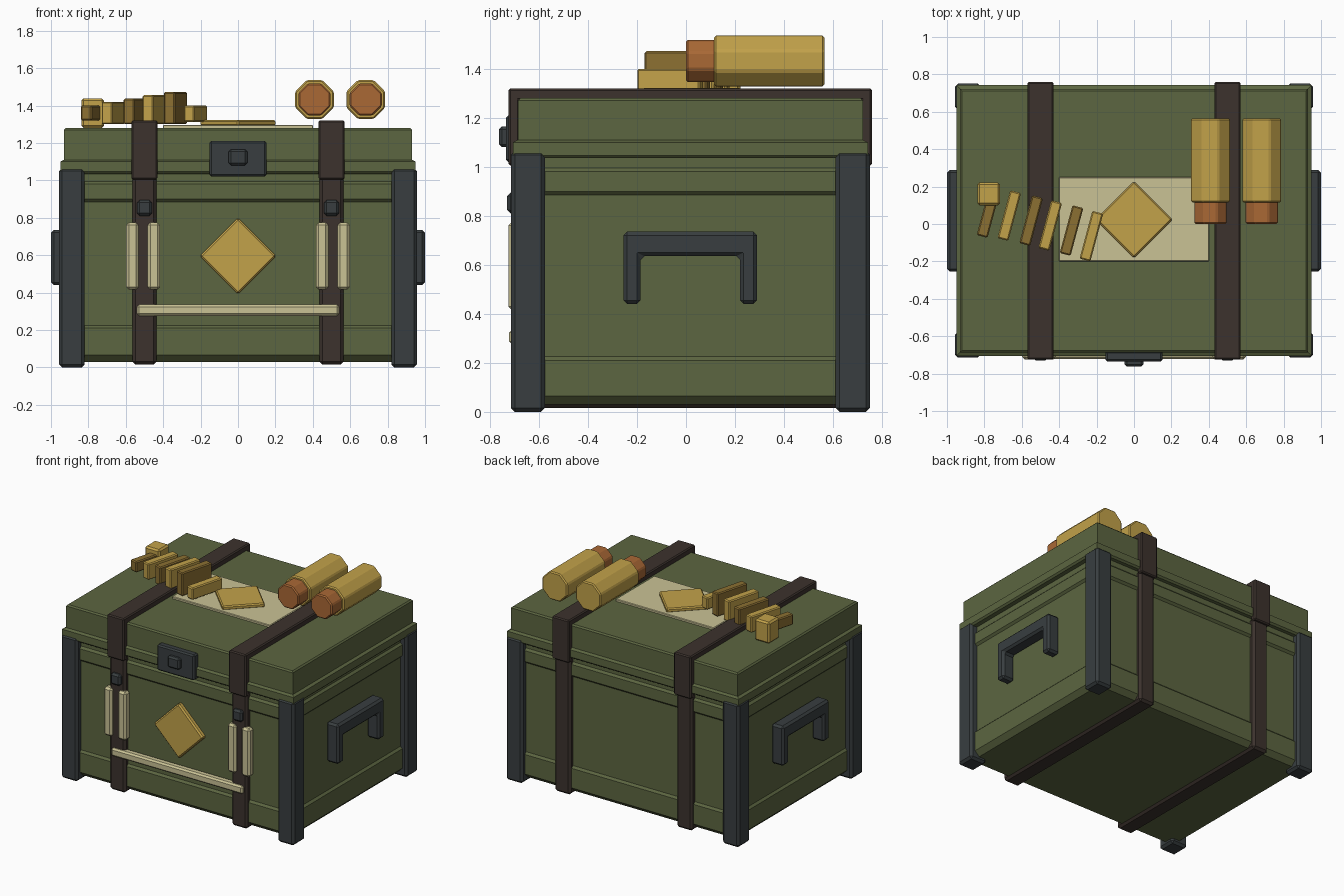
import bpy, bmesh, math
from mathutils import Matrix, Vector

cube = bpy.data.objects.get("Cube")
if cube:
    bpy.data.objects.remove(cube, do_unlink=True)

CY = 0.018  # chest centre along y


def material(name, r, g, b):
    m = bpy.data.materials.new(name)
    m.use_nodes = True
    m.diffuse_color = (r, g, b, 1)
    bsdf = next(n for n in m.node_tree.nodes if n.type == 'BSDF_PRINCIPLED')
    bsdf.inputs["Base Color"].default_value = (r, g, b, 1)
    bsdf.inputs["Roughness"].default_value = 0.7
    return m


OLIVE = material("olive paint", 0.107, 0.132, 0.052)
IRON = material("dark iron", 0.040, 0.048, 0.051)
LEATHER = material("brown leather", 0.045, 0.032, 0.026)
CREAM = material("cream paper", 0.59, 0.54, 0.30)
BRASS = material("brass", 0.54, 0.36, 0.068)
OLD_BRASS = material("dark brass", 0.26, 0.16, 0.032)
COPPER = material("copper", 0.40, 0.14, 0.036)


def finish(name, bm, mat, bevel=0.0):
    bmesh.ops.recalc_face_normals(bm, faces=bm.faces)
    me = bpy.data.meshes.new(name)
    bm.to_mesh(me)
    bm.free()
    me.materials.append(mat)
    ob = bpy.data.objects.new(name, me)
    bpy.context.collection.objects.link(ob)
    if bevel:
        mod = ob.modifiers.new("Bevel", 'BEVEL')
        mod.width = bevel
        mod.segments = 1
    return ob


def box(name, x, y, z, mat, bevel=0.01):
    """Box from (low, high) ranges, with its origin at its centre."""
    bm = bmesh.new()
    bmesh.ops.create_cube(bm, size=1)
    bmesh.ops.scale(bm, vec=[b - a for a, b in (x, y, z)], verts=bm.verts)
    ob = finish(name, bm, mat, bevel)
    ob.location = [(a + b) / 2 for a, b in (x, y, z)]
    return ob


def stack(name, hx, hy, profile, mat):
    """Loft of rectangles; the profile lists (height, inset)."""
    bm = bmesh.new()
    rings = []
    for z, i in profile:
        rings.append([bm.verts.new((sx * (hx - i), CY + sy * (hy - i), z))
                      for sx, sy in ((-1, -1), (1, -1), (1, 1), (-1, 1))])
    for a, b in zip(rings, rings[1:]):
        for k in range(4):
            n = (k + 1) % 4
            bm.faces.new((a[k], a[n], b[n], b[k]))
    bm.faces.new(rings[0])
    bm.faces.new(rings[-1])
    return finish(name, bm, mat)


def band(name, x, width, points, mat, bevel):
    """Outline in the yz plane, extruded across x."""
    bm = bmesh.new()
    face = bm.faces.new([bm.verts.new((x - width / 2, y, z)) for y, z in points])
    out = bmesh.ops.extrude_face_region(bm, geom=[face])
    verts = [g for g in out["geom"] if isinstance(g, bmesh.types.BMVert)]
    bmesh.ops.translate(bm, vec=Vector((width, 0, 0)), verts=verts)
    return finish(name, bm, mat, bevel)


def prism(name, x, y, z, radius, mat, bevel):
    """Eight-sided roll lying along y, resting on a flat side."""
    bm = bmesh.new()
    bmesh.ops.create_cone(bm, cap_ends=True, segments=8, radius1=radius,
                          radius2=radius, depth=y[1] - y[0])
    turn = Matrix.Rotation(math.pi / 2, 3, 'X') @ Matrix.Rotation(math.pi / 8, 3, 'Z')
    bmesh.ops.rotate(bm, cent=(0, 0, 0), matrix=turn, verts=bm.verts)
    ob = finish(name, bm, mat, bevel)
    ob.location = (x, sum(y) / 2, z)
    return ob


# Chest body with raised upper and lower bands, and the lid
stack("chest_body", 0.92, 0.70,
      [(0.03, 0.035), (0.065, 0), (0.21, 0), (0.225, 0.015), (0.885, 0.015),
       (0.9, 0), (0.98, 0), (0.995, 0.015), (1.04, 0.015)], OLIVE)
stack("lid", 0.95, 0.724,
      [(1.035, 0.012), (1.047, 0), (1.1, 0), (1.11, 0.02),
       (1.27, 0.02), (1.28, 0.03)], OLIVE)

# Corner posts
for sx, side in ((-1, "right"), (1, "left")):
    for sy, end in ((-1, "front"), (1, "back")):
        x, y = sx * 0.888, CY + sy * 0.663
        box(f"{end}_{side}_post", (x - 0.068, x + 0.068), (y - 0.07, y + 0.07),
            (0, 1.065), IRON, 0.016)

# Side handles
for sx, side in ((-1, "right"), (1, "left")):
    band(f"{side}_handle", sx * 0.95, 0.1,
         [(-0.255, 0.44), (-0.185, 0.44), (-0.185, 0.635), (0.22, 0.635),
          (0.22, 0.44), (0.29, 0.44), (0.29, 0.735), (-0.255, 0.735)], IRON, 0.015)

# Straps with buckles and cream tubes
for sx, side in ((-1, "right"), (1, "left")):
    c = sx * 0.5
    band(f"{side}_body_strap", c, 0.13,
         [(-0.703, 0.015), (0.739, 0.015), (0.739, 1.03), (-0.703, 1.03)],
         LEATHER, 0.016)
    band(f"{side}_lid_strap", c, 0.14,
         [(-0.725, 1.005), (-0.68, 1.005), (-0.68, 1.27), (0.715, 1.27),
          (0.715, 1.005), (0.76, 1.005), (0.76, 1.32), (-0.725, 1.32)],
         LEATHER, 0.008)
    box(f"{side}_buckle", (c - 0.04, c + 0.04), (-0.73, -0.69), (0.81, 0.895), IRON, 0.014)
    for offset, place in ((0.065, "outer"), (-0.05, "inner")):
        x = sx * (0.5 + offset)
        box(f"{side}_{place}_tube", (x - 0.034, x + 0.034), (-0.725, -0.665),
            (0.415, 0.775), CREAM, 0.015)
box("cross_rod", (-0.54, 0.54), (-0.722, -0.665), (0.275, 0.335), CREAM, 0.012)

# Front clasp
box("clasp_plate", (-0.153, 0.153), (-0.735, -0.68), (1.02, 1.21), IRON, 0.01)
box("clasp_knob", (-0.05, 0.05), (-0.763, -0.72), (1.08, 1.165), IRON, 0.012)

# Diamond plates on the front and on the lid
h = 0.145
front_plate = box("front_diamond", (-h, h), (-0.70, -0.65), (0.595 - h, 0.595 + h), BRASS, 0.01)
front_plate.rotation_euler.y = math.pi / 4
box("paper_sheet", (-0.402, 0.402), (-0.2, 0.25), (1.275, 1.296), CREAM, 0.004)
lid_plate = box("lid_diamond", (-h, h), (0.023 - h, 0.023 + h), (1.29, 1.322), BRASS, 0.008)
lid_plate.rotation_euler.z = math.pi / 4

# Row of slanted bars and a block
bars = [(-0.785, 0.035, 1.32, 1.40), (-0.667, 0.045, 1.30, 1.42),
        (-0.55, 0.018, 1.30, 1.437), (-0.448, -0.008, 1.30, 1.456),
        (-0.334, -0.035, 1.30, 1.472), (-0.228, -0.065, 1.312, 1.40)]
for k, (x, y, low, top) in enumerate(bars):
    half = 0.105 if k == 0 else 0.132
    bar = box(f"bar_{k + 1}", (x - 0.03, x + 0.03), (y - half, y + half), (low, top),
              BRASS if k % 2 else OLD_BRASS, 0.007)
    bar.rotation_euler.z = math.radians(-15)
box("brass_block", (-0.838, -0.716), (0.1, 0.222), (1.28, 1.438), BRASS, 0.012)

# Two rolls with copper ends
for x, side in ((0.409, "inner"), (0.683, "outer")):
    prism(f"{side}_roll", x, (0.115, 0.565), 1.432, 0.112, BRASS, 0.008)
    prism(f"{side}_roll_end", x, (0.0, 0.13), 1.432, 0.093, COPPER, 0.008)
